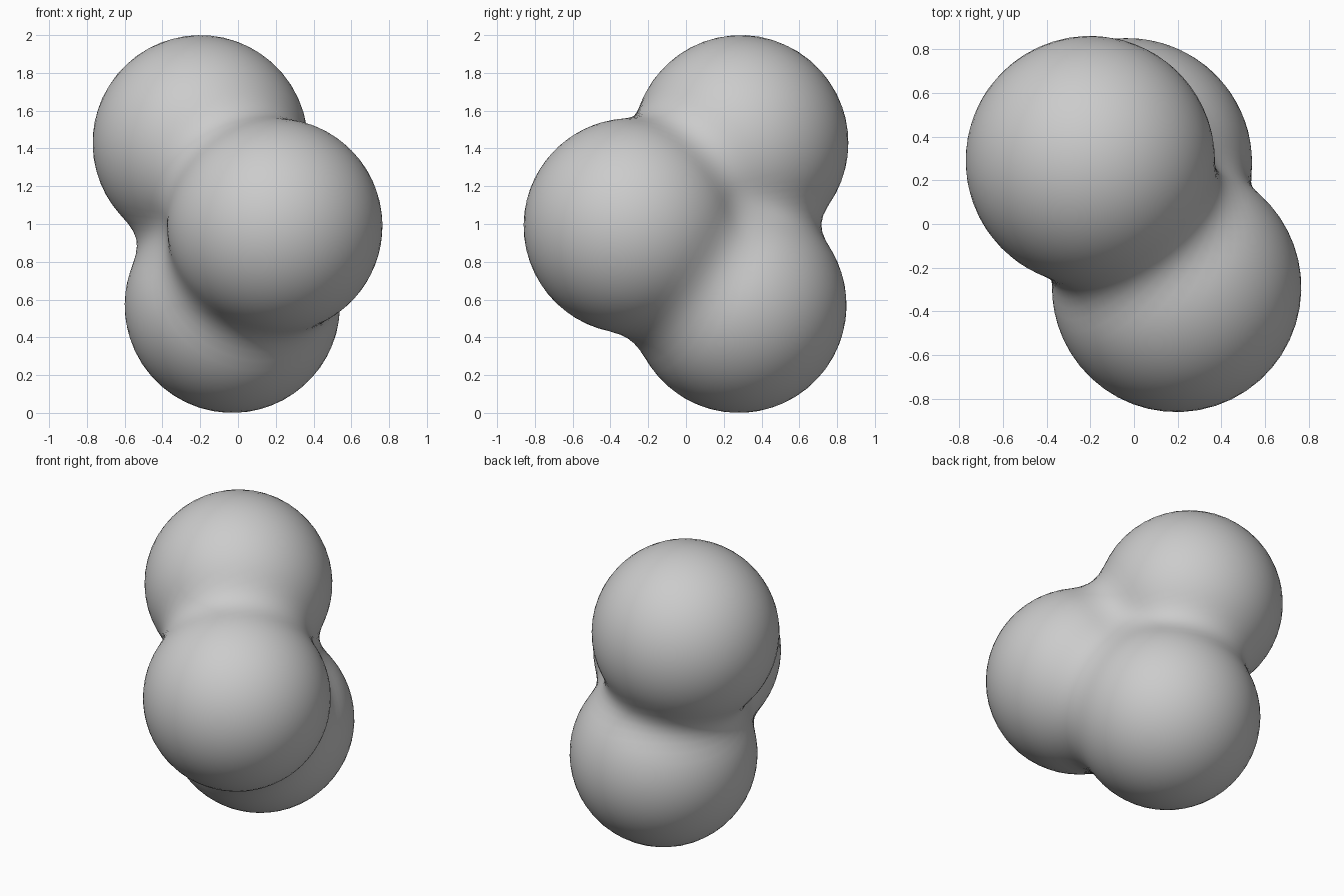
import bpy, bmesh
from mathutils import Vector

if "Cube" in bpy.data.objects:
    bpy.data.objects.remove(bpy.data.objects["Cube"])

# Three lobes of a softly blended blob: centre, radius
LOBES = [
    (Vector((-0.20, 0.29, 1.43)), 0.57),   # top, back left
    (Vector((0.195, -0.29, 0.99)), 0.57),  # front right
    (Vector((-0.03, 0.28, 0.57)), 0.57),   # bottom, back
]
BLEND = 0.18
CORE = Vector((-0.01, 0.09, 1.0))  # lies inside all three lobes


def smooth_min(a, b):
    h = max(BLEND - abs(a - b), 0.0) / BLEND
    return min(a, b) - h * h * BLEND / 4


def distance(p):
    d = [(p - c).length - r for c, r in LOBES]
    return smooth_min(smooth_min(d[0], d[1]), d[2])


def surface_point(direction):
    lo, hi = 0.0, 2.0
    for _ in range(30):
        mid = (lo + hi) / 2
        if distance(CORE + direction * mid) < 0:
            lo = mid
        else:
            hi = mid
    return CORE + direction * lo


# Blob body: a ball pushed outward onto the blended surface
bm = bmesh.new()
bmesh.ops.create_icosphere(bm, subdivisions=5, radius=1)
for v in bm.verts:
    v.co = surface_point(v.co.normalized())
# Even out the spacing, then settle back on the surface
for _ in range(6):
    bmesh.ops.smooth_vert(bm, verts=bm.verts, factor=0.5,
                          use_axis_x=True, use_axis_y=True, use_axis_z=True)
    for v in bm.verts:
        v.co = surface_point((v.co - CORE).normalized())
for f in bm.faces:
    f.smooth = True

mesh = bpy.data.meshes.new("blended_blob")
bm.to_mesh(mesh)
bm.free()
blob = bpy.data.objects.new("blended_blob", mesh)
bpy.context.collection.objects.link(blob)

# Plain grey
grey = bpy.data.materials.new("light grey")
grey.diffuse_color = (0.6, 0.6, 0.6, 1)
grey.use_nodes = True
grey.node_tree.nodes["Principled BSDF"].inputs["Base Color"].default_value = grey.diffuse_color
mesh.materials.append(grey)
